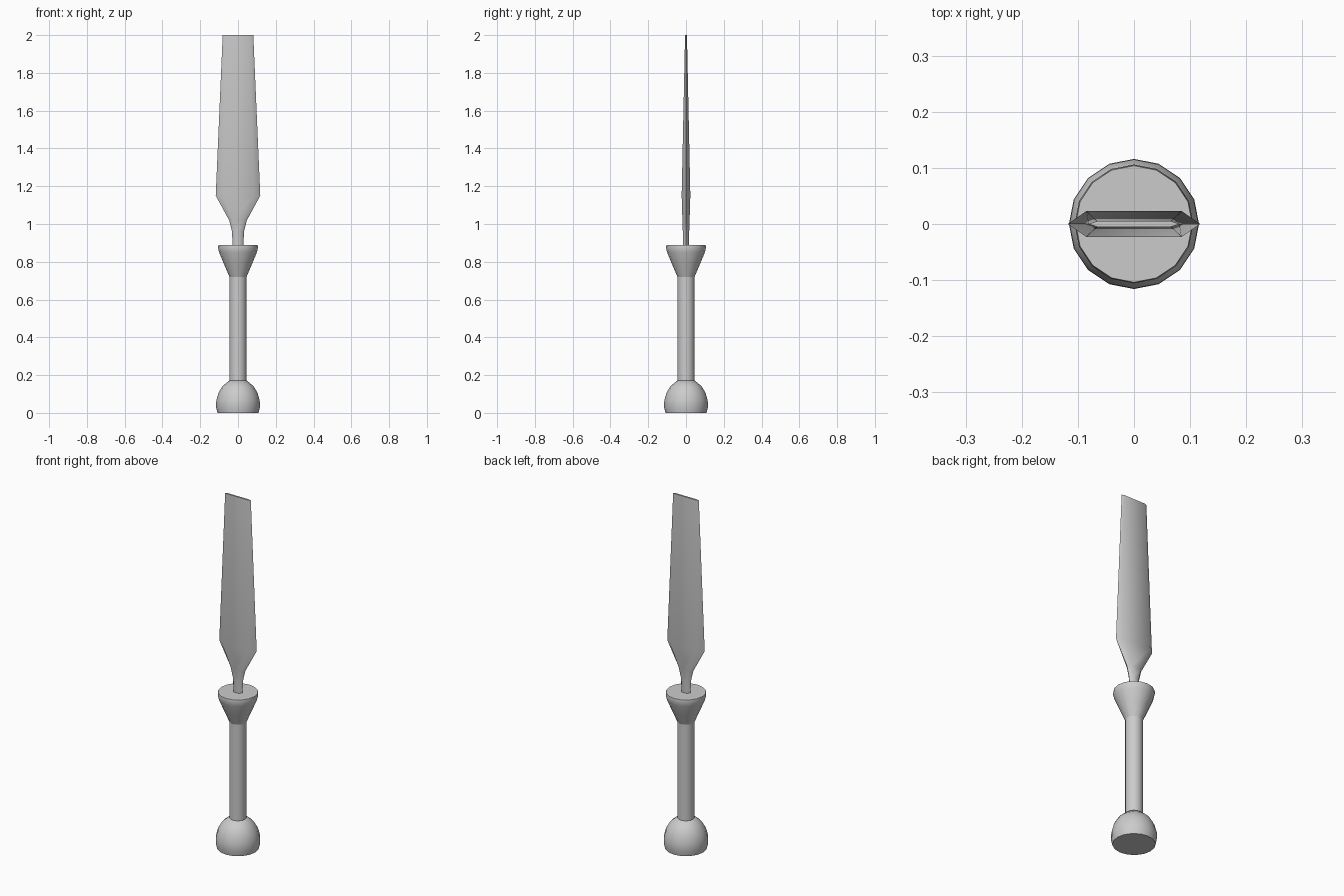
import bpy, bmesh, math

if "Cube" in bpy.data.objects:
    bpy.data.objects.remove(bpy.data.objects["Cube"])

# Single plain grey
grey = bpy.data.materials.new("plain grey")
grey.use_nodes = True
colour = (0.6, 0.6, 0.6, 1)
grey.diffuse_color = colour
grey.node_tree.nodes["Principled BSDF"].inputs["Base Color"].default_value = colour


def loft(name, rings, angle):
    """Skin a stack of equal-sized rings of points and cap both ends."""
    bm = bmesh.new()
    loops = [[bm.verts.new(p) for p in ring] for ring in rings]
    n = len(loops[0])
    for low, high in zip(loops, loops[1:]):
        for i in range(n):
            j = (i + 1) % n
            bm.faces.new((low[i], low[j], high[j], high[i]))
    bm.faces.new(loops[0][::-1])
    bm.faces.new(loops[-1])
    bmesh.ops.recalc_face_normals(bm, faces=bm.faces)
    mesh = bpy.data.meshes.new(name)
    bm.to_mesh(mesh)
    bm.free()
    mesh.materials.append(grey)
    obj = bpy.data.objects.new(name, mesh)
    bpy.context.collection.objects.link(obj)
    bpy.ops.object.select_all(action="DESELECT")
    obj.select_set(True)
    bpy.context.view_layer.objects.active = obj
    bpy.ops.object.shade_smooth_by_angle(angle=math.radians(angle))
    return obj


def turned(name, profile, sides=16):
    """Round part from (radius, height) pairs."""
    turns = [math.tau * i / sides for i in range(sides)]
    return loft(name, [[(r * math.cos(a), r * math.sin(a), z) for a in turns]
                       for r, z in profile], 50)


# Handle: rounded pommel, straight grip, flared collar
turned("pommel", [(0.109, 0), (0.116, 0.03), (0.115, 0.065), (0.104, 0.105),
                  (0.082, 0.142), (0.045, 0.172)])
turned("grip", [(0.045, 0.165), (0.045, 0.725)])
turned("collar", [(0.045, 0.72), (0.075, 0.79), (0.1, 0.85), (0.106, 0.875),
                  (0.104, 0.888)])

# Blade: six-sided sections of (height, half width, half flat, half thickness)
sections = [(0.88, 0.028, 0.016, 0.016), (0.96, 0.032, 0.018, 0.017),
            (1.02, 0.047, 0.03, 0.019), (1.15, 0.118, 0.085, 0.023),
            (2.0, 0.081, 0.066, 0.005)]
loft("blade", [[(w, 0, z), (f, t, z), (-f, t, z), (-w, 0, z), (-f, -t, z), (f, -t, z)]
               for z, w, f, t in sections], 60)
